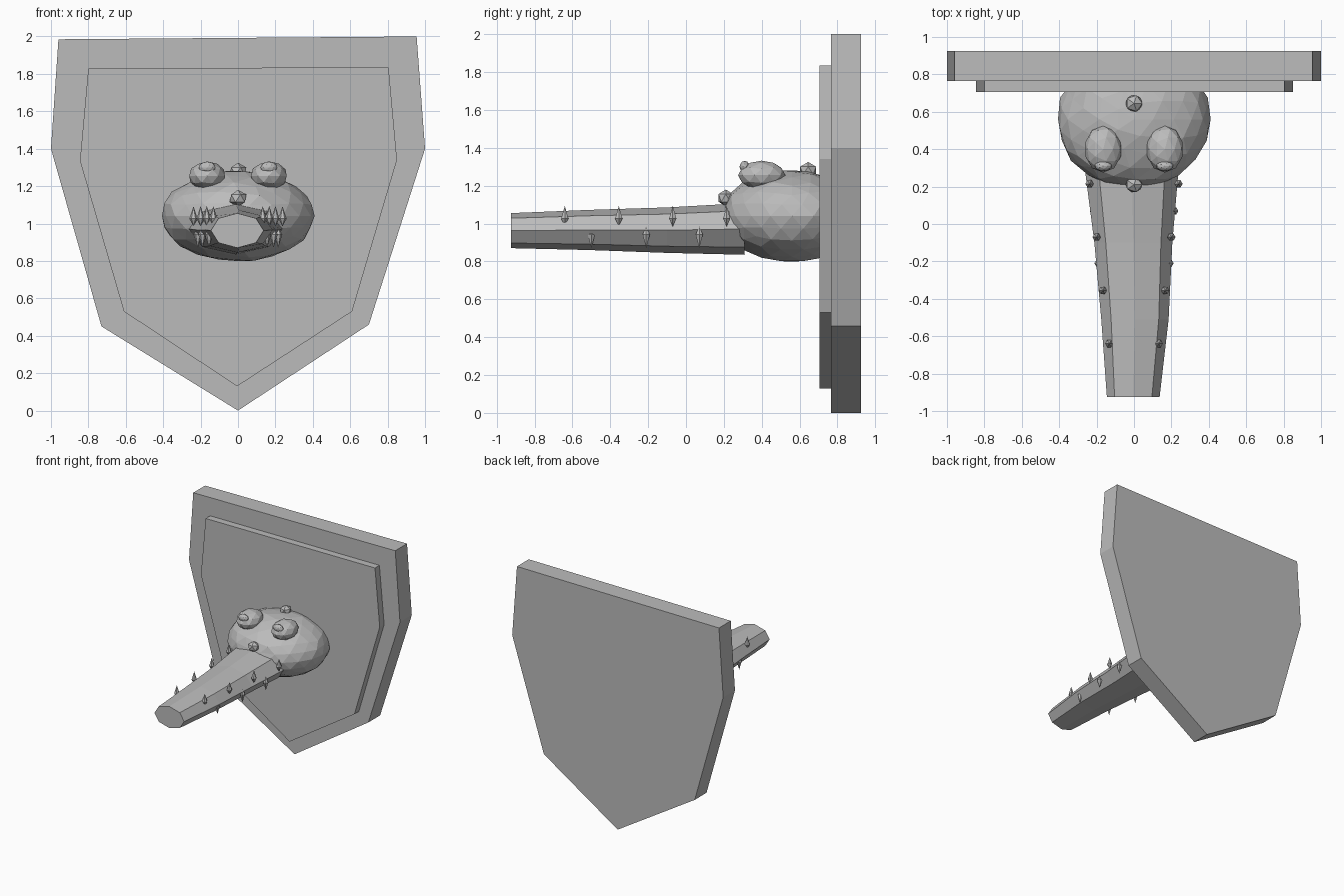
import bpy, bmesh, math, random
from mathutils import Matrix, Vector

if "Cube" in bpy.data.objects:
    bpy.data.objects.remove(bpy.data.objects["Cube"])

random.seed(4)
grey = bpy.data.materials.new("plain grey")
grey.diffuse_color = (0.5, 0.5, 0.5, 1)
grey.use_nodes = True
grey.node_tree.nodes["Principled BSDF"].inputs["Base Color"].default_value = grey.diffuse_color


def finish(bm, name):
    bmesh.ops.recalc_face_normals(bm, faces=bm.faces[:])
    me = bpy.data.meshes.new(name)
    bm.to_mesh(me)
    bm.free()
    me.materials.append(grey)
    ob = bpy.data.objects.new(name, me)
    bpy.context.collection.objects.link(ob)
    return ob


def loft(name, rings):
    """Skin a list of equal-length rings and cap both ends."""
    bm = bmesh.new()
    loops = [[bm.verts.new(p) for p in r] for r in rings]
    n = len(loops[0])
    for a, b in zip(loops, loops[1:]):
        for i in range(n):
            j = (i + 1) % n
            bm.faces.new((a[i], a[j], b[j], b[i]))
    bm.faces.new(loops[0])
    bm.faces.new(loops[-1])
    return finish(bm, name)


def blob(name, centre, radii, detail, jitter=0.0, max_y=None):
    """Faceted ellipsoid."""
    bm = bmesh.new()
    bmesh.ops.create_icosphere(bm, subdivisions=detail, radius=1)
    for v in bm.verts:
        k = 1 + random.uniform(-jitter, jitter)
        v.co = Vector(c + r * q * k for c, r, q in zip(centre, radii, v.co))
        if max_y is not None:
            v.co.y = min(v.co.y, max_y)
    return finish(bm, name)


def tooth(name, x, y, z_base, z_tip, r):
    """Kite-shaped spike: long point one way, short point the other."""
    bm = bmesh.new()
    h = z_tip - z_base
    waist = [bm.verts.new((x + r * math.cos(a), y + r * math.sin(a), z_base + 0.38 * h))
             for a in (i * math.tau / 6 for i in range(6))]
    for z in (z_base, z_tip):
        p = bm.verts.new((x, y, z))
        for i in range(6):
            bm.faces.new((waist[i], waist[(i + 1) % 6], p))
    return finish(bm, name)


# Shield plaque: thick board and raised inner panel
board = [(-.96, 1.985), (.955, 2), (1, 1.4), (.70, .46), (0, 0), (-.73, .45), (-1, 1.4)]
panel = [(-.8, 1.83), (.805, 1.835), (.85, 1.34), (.61, .53), (-.005, .13), (-.61, .53), (-.845, 1.335)]
for name, outline, y0, y1 in (("shield_board", board, .765, .925), ("shield_panel", panel, .705, .765)):
    loft(name, [[(x, y, z) for x, z in outline] for y in (y0, y1)])

# Head
blob("head", (0, .56, 1.04), (.41, .37, .243), 3, .018, .76)

# Eyes with pupils
for side, s in (("left", -1), ("right", 1)):
    blob("eye_" + side, (s * .165, .4, 1.255), (.1, .125, .077), 2)
    blob("pupil_" + side, (s * .165, .31, 1.3), (.046, .027, .031), 2)

# Bumps on the forehead and brow
blob("bump_back", (0, .645, 1.28), (.05, .05, .045), 1)
blob("bump_front", (0, .21, 1.135), (.05, .045, .045), 1)

# Long eight-sided snout: y, left, right, bottom, top
sections = [(-.925, -.145, .137, .87, 1.055), (-.51, -.175, .185, .86, 1.072),
            (-.1, -.212, .205, .845, 1.085), (.31, -.265, .24, .835, 1.108)]
rings = []
for y, l, r, b, t in sections:
    rings.append([((l + r) / 2 + (r - l) / 2 * math.cos(a), y, (b + t) / 2 + (t - b) / 2 * math.sin(a))
                  for a in (i * math.tau / 8 for i in range(8))])
loft("snout", rings)

# Upper teeth point up, lower teeth point down, on both sides
for side, s in (("left", -1), ("right", 1)):
    for i, (x, y) in enumerate([(.132, -.64), (.167, -.355), (.2, -.07), (.238, .215)]):
        tooth(f"upper_tooth_{side}_{i}", x * s, y, .985, 1.093, .022)
    for i, (x, y) in enumerate([(.155, -.5), (.19, -.21), (.215, .07)]):
        tooth(f"lower_tooth_{side}_{i}", x * s, y, .985, .87, .022)
